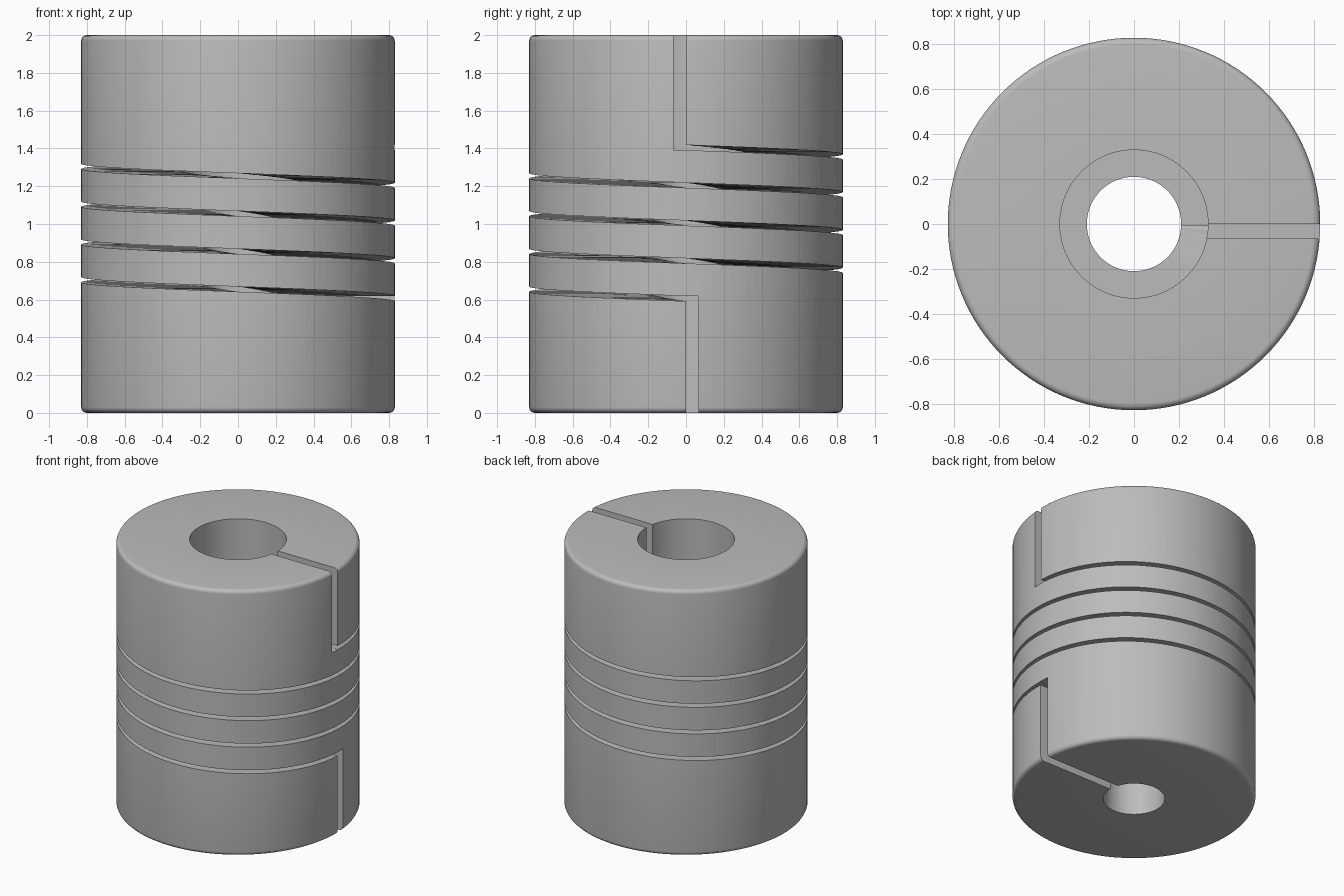
import bpy, bmesh, math

cube = bpy.data.objects.get("Cube")
if cube:
    bpy.data.objects.remove(cube, do_unlink=True)

R, H = 0.83, 2.0             # outer radius and height
BORE_TOP, BORE_LOW = 0.33, 0.21
STEP = 1.22                  # floor of the wide bore
FILLET = 0.03
GAP, PITCH, TURNS = 0.027, 0.2, 4
START = 1.405                # centre of the helical cut where it begins
SLOT = 0.065
SEGS = 128

metal = bpy.data.materials.new("grey metal")
metal.use_nodes = True
grey = (0.5, 0.5, 0.5, 1)
metal.diffuse_color = grey
metal.node_tree.nodes["Principled BSDF"].inputs["Base Color"].default_value = grey


def make_object(name, bm):
    bmesh.ops.recalc_face_normals(bm, faces=bm.faces)
    mesh = bpy.data.meshes.new(name)
    bm.to_mesh(mesh)
    bm.free()
    mesh.materials.append(metal)
    obj = bpy.data.objects.new(name, mesh)
    bpy.context.collection.objects.link(obj)
    return obj


def sweep(name, sections, closed):
    """Join equal rings of points; cap the ends of an open sweep."""
    bm = bmesh.new()
    rings = [[bm.verts.new(p) for p in s] for s in sections]
    pairs = list(zip(rings, rings[1:]))
    if closed:
        pairs.append((rings[-1], rings[0]))
    else:
        bm.faces.new(rings[0])
        bm.faces.new(rings[-1])
    for a, b in pairs:
        for i in range(len(a)):
            j = (i + 1) % len(a)
            bm.faces.new((a[i], a[j], b[j], b[i]))
    if not closed:
        bmesh.ops.triangulate(bm, faces=bm.faces)
    return make_object(name, bm)


def polar(r, a, z):
    return (r * math.cos(a), r * math.sin(a), z)


def box(name, x0, x1, y0, y1, z0, z1):
    bm = bmesh.new()
    bmesh.ops.create_cube(bm, size=1)
    for v in bm.verts:
        v.co = [lo + (c + 0.5) * (hi - lo)
                for c, lo, hi in zip(v.co, (x0, y0, z0), (x1, y1, z1))]
    return make_object(name, bm)


# Sleeve: lathed profile with rounded outer rims and a stepped bore
arc = [math.radians(18 * i) for i in range(6)]
rim = [(R - FILLET + FILLET * math.sin(t), FILLET - FILLET * math.cos(t)) for t in arc]
profile = [(BORE_LOW, 0)] + rim + [(r, H - z) for r, z in reversed(rim)]
profile += [(BORE_TOP, H), (BORE_TOP, STEP), (BORE_LOW, STEP)]
body = sweep("coupling_body",
             [[polar(r, math.tau * i / SEGS, z) for r, z in profile] for i in range(SEGS)],
             True)

# Helical cut: a thin rectangle descending four turns
first, last = -0.02, math.tau * TURNS + 0.02
count = 115 * TURNS
sections = []
for i in range(count + 1):
    a = first + (last - first) * i / count
    z = START - PITCH * a / math.tau
    lo, hi = z - GAP / 2, z + GAP / 2
    sections.append([polar(0.12, a, lo), polar(R + 0.1, a, lo),
                     polar(R + 0.1, a, hi), polar(0.12, a, hi)])
cutters = [sweep("helix_cutter", sections, False)]

# Clamping slots joining each end of the helix to the end faces
bottom_z = START - PITCH * TURNS + GAP / 2
cutters.append(box("upper_slot_cutter", 0.1, 1, -SLOT, 0.001, START - GAP / 2 - 0.001, H + 0.1))
cutters.append(box("lower_slot_cutter", 0.1, 1, -0.001, SLOT, -0.1, bottom_z + 0.001))

for cutter in cutters:
    mod = body.modifiers.new(cutter.name, 'BOOLEAN')
    mod.operation = 'DIFFERENCE'
    mod.solver = 'EXACT'
    mod.object = cutter
    cutter.hide_render = True

# Apply the cuts and smooth the curved faces
bpy.ops.object.select_all(action='DESELECT')
body.select_set(True)
bpy.context.view_layer.objects.active = body
for mod in list(body.modifiers):
    bpy.ops.object.modifier_apply(modifier=mod.name)
for cutter in cutters:
    bpy.data.objects.remove(cutter, do_unlink=True)
bpy.ops.object.shade_smooth_by_angle(angle=math.radians(30))
